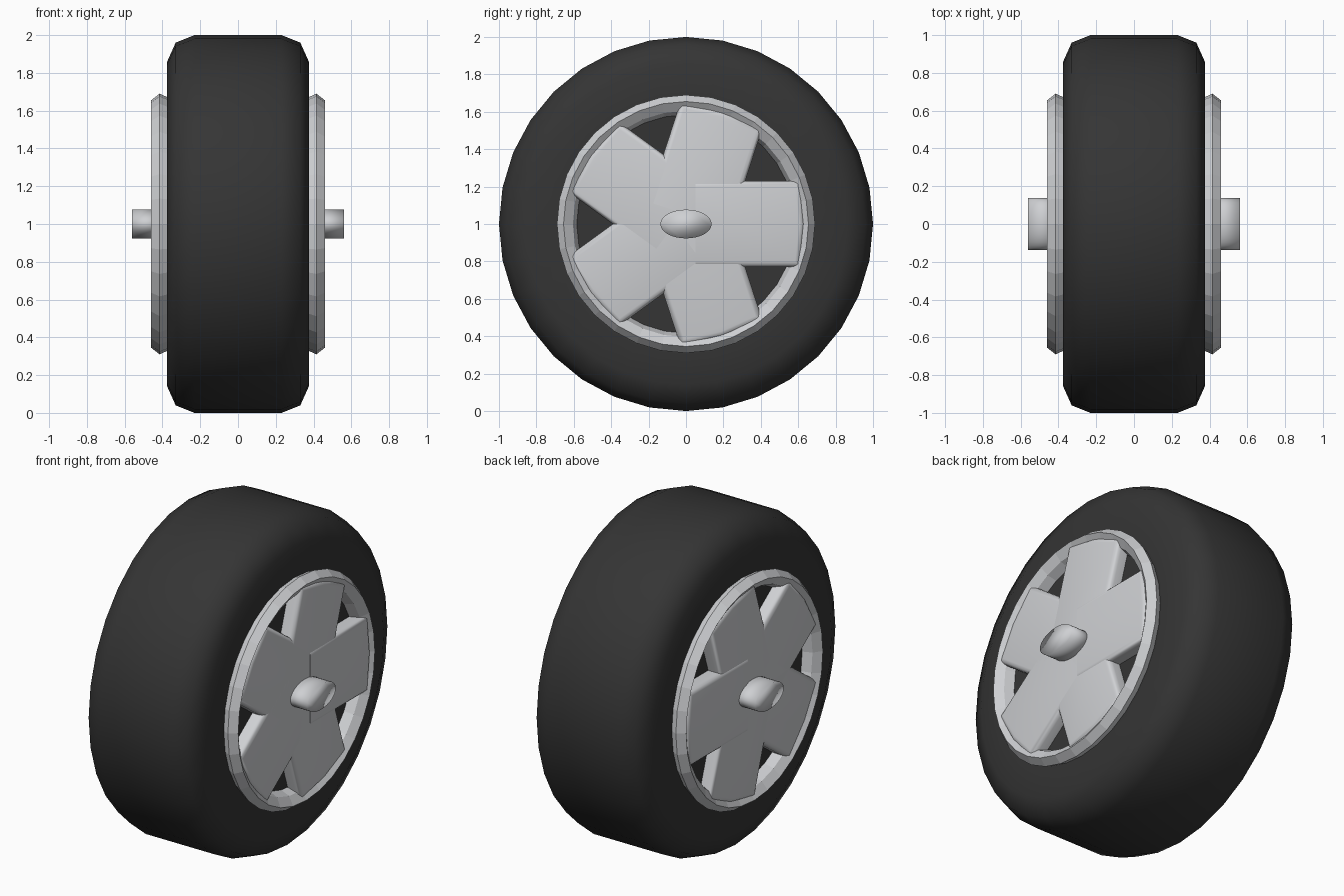
import bpy, bmesh
from math import radians, pi, cos, sin
from mathutils import Matrix, Vector

cube = bpy.data.objects.get("Cube")
if cube:
    bpy.data.objects.remove(cube, do_unlink=True)

SIDES = 32


def material(name, color):
    mat = bpy.data.materials.new(name)
    mat.use_nodes = True
    mat.diffuse_color = color
    bsdf = next(n for n in mat.node_tree.nodes if n.type == 'BSDF_PRINCIPLED')
    bsdf.inputs["Base Color"].default_value = color
    return mat


rubber = material("black rubber", (0.035, 0.035, 0.035, 1))
metal = material("light metal", (0.62, 0.63, 0.65, 1))


def finish(name, bm, mat, smooth=None, mirror=False):
    """Turn a bmesh into an object at axle height, optionally mirrored to both sides."""
    bmesh.ops.recalc_face_normals(bm, faces=bm.faces)
    mesh = bpy.data.meshes.new(name)
    bm.to_mesh(mesh)
    bm.free()
    mesh.materials.append(mat)
    obj = bpy.data.objects.new(name, mesh)
    bpy.context.collection.objects.link(obj)
    obj.location.z = 1
    if smooth:
        bpy.ops.object.select_all(action='DESELECT')
        obj.select_set(True)
        bpy.context.view_layer.objects.active = obj
        bpy.ops.object.shade_smooth_by_angle(angle=radians(smooth))
    if mirror:
        mod = obj.modifiers.new("both sides", 'MIRROR')
        mod.use_axis[0] = True
        mod.use_mirror_merge = False
    return obj


def lathe(profile, closed=False):
    """Spin (x, radius) points about the axle."""
    bm = bmesh.new()
    verts = [bm.verts.new((x, 0, r)) for x, r in profile]
    pairs = list(zip(verts, verts[1:]))
    if closed:
        pairs.append((verts[-1], verts[0]))
    edges = [bm.edges.new(p) for p in pairs]
    bmesh.ops.spin(bm, geom=verts + edges, cent=(0, 0, 0), axis=(1, 0, 0),
                   angle=2 * pi, steps=SIDES)
    bmesh.ops.remove_doubles(bm, verts=bm.verts, dist=0.0005)
    return bm


def prism(outline, x0, x1):
    """Extrude a (y, z) outline along the axle."""
    bm = bmesh.new()
    base = bm.faces.new([bm.verts.new((x0, y, z)) for y, z in outline])
    top = bmesh.ops.extrude_face_region(bm, geom=[base], use_keep_orig=True)["geom"]
    moved = [v for v in top if isinstance(v, bmesh.types.BMVert)]
    bmesh.ops.translate(bm, verts=moved, vec=(x1 - x0, 0, 0))
    return bm


# Tyre with closed side walls behind the spokes
half = [(0.37, 0), (0.37, 0.58), (0.375, 0.66), (0.375, 0.86), (0.33, 0.96), (0.23, 1.0)]
finish("tyre", lathe(half + [(-x, r) for x, r in reversed(half)]), rubber, smooth=60)

# Faceted rim ring with a sharp crest
rim = [(0.36, 0.665), (0.415, 0.69), (0.46, 0.655), (0.425, 0.605), (0.36, 0.58)]
finish("rim", lathe(rim, closed=True), metal, mirror=True)

# Five broad spokes with rounded borders
blade = [(0.05, -0.23), (0.61, -0.23), (0.635, 0), (0.61, 0.23), (0.05, 0.23)]
for i in range(5):
    face_x = 0.452 if i == 0 else 0.448
    bm = prism(blade, 0.36, face_x)
    border = [e for e in bm.edges
              if all(v.co.x > 0.4 for v in e.verts) and any(v.co.y > 0.1 for v in e.verts)]
    bmesh.ops.bevel(bm, geom=border, offset=0.03, segments=3, profile=0.5,
                    affect='EDGES', clamp_overlap=True)
    bmesh.ops.rotate(bm, verts=bm.verts, cent=(0, 0, 0),
                     matrix=Matrix.Rotation(i * 2 * pi / 5, 3, 'X'))
    finish(f"spoke_{i + 1}", bm, metal, smooth=40, mirror=True)

# Oval hub stub, softly shaded across its end
oval = [(0.137 * cos(a), 0.077 * sin(a))
        for a in (2 * pi * k / SIDES for k in range(SIDES))]
finish("hub", prism(oval, 0.4, 0.56), metal, smooth=180, mirror=True)
